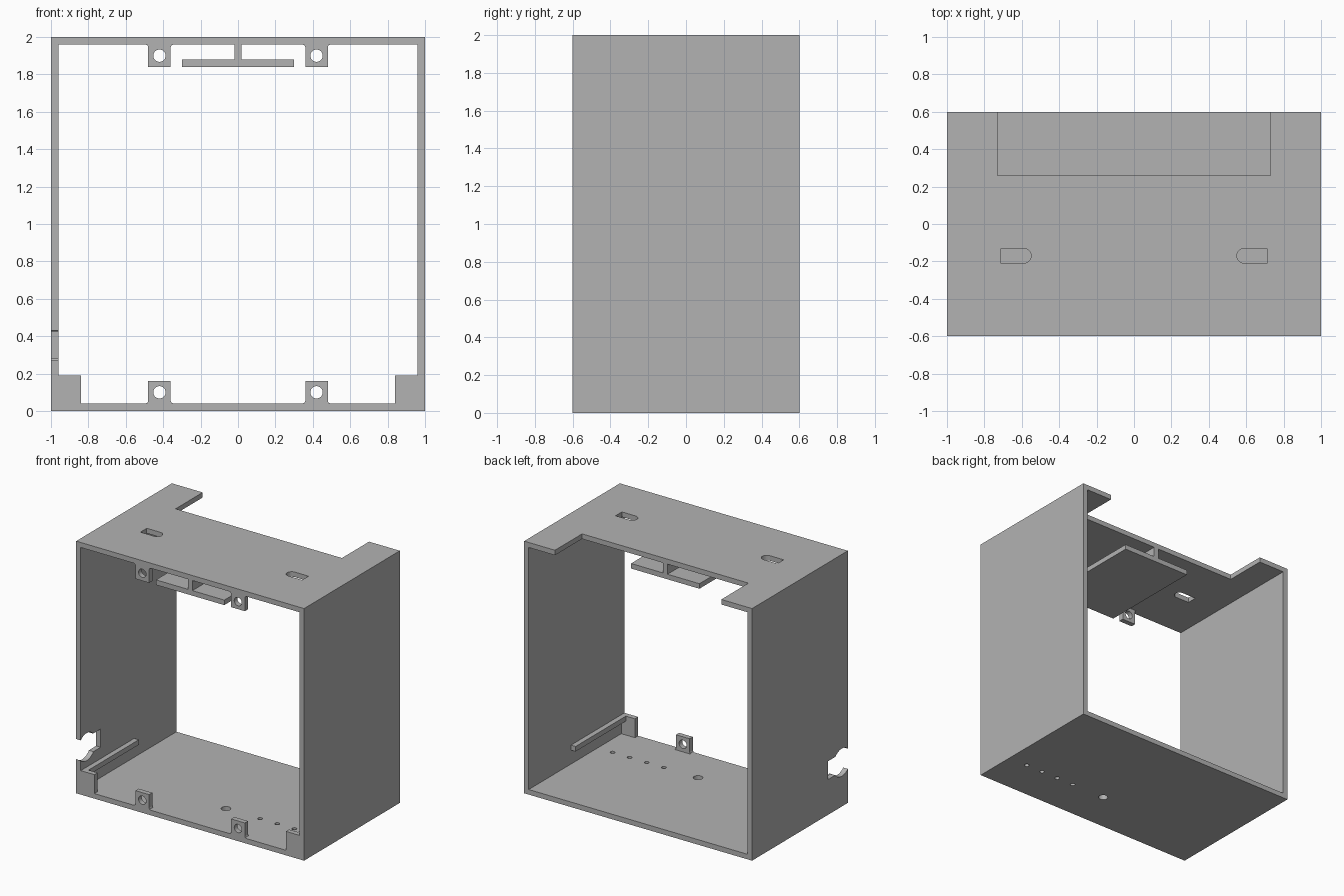
import bpy, bmesh
from math import pi, cos, sin
from mathutils import Vector

cube = bpy.data.objects.get("Cube")
if cube:
    bpy.data.objects.remove(cube)

grey = bpy.data.materials.new("plain grey")
grey.use_nodes = True
GREY = (0.45, 0.45, 0.45, 1)
grey.diffuse_color = GREY
grey.node_tree.nodes["Principled BSDF"].inputs["Base Color"].default_value = GREY

WALL = 0.04
FRONT, BACK = -0.6, 0.6

# The profile plane for each extrusion axis
PLACE = {
    "x": lambda u, v, d: Vector((d, u, v)),
    "y": lambda u, v, d: Vector((u, d, v)),
    "z": lambda u, v, d: Vector((u, v, d)),
}


def prism(name, profile, axis, start, end):
    """Extrude a flat profile along one axis."""
    bm = bmesh.new()
    face = bm.faces.new([bm.verts.new(PLACE[axis](u, v, start)) for u, v in profile])
    grown = bmesh.ops.extrude_face_region(bm, geom=[face])["geom"]
    shift = PLACE[axis](0, 0, end - start)
    bmesh.ops.translate(bm, vec=shift, verts=[g for g in grown if isinstance(g, bmesh.types.BMVert)])
    bmesh.ops.recalc_face_normals(bm, faces=bm.faces)
    mesh = bpy.data.meshes.new(name)
    bm.to_mesh(mesh)
    bm.free()
    mesh.materials.append(grey)
    obj = bpy.data.objects.new(name, mesh)
    bpy.context.collection.objects.link(obj)
    return obj


def rect(u0, u1, v0, v1):
    return [(u0, v0), (u1, v0), (u1, v1), (u0, v1)]


def arc(u, v, r, start=0, sweep=2 * pi, steps=32):
    count = steps if sweep == 2 * pi else steps + 1
    return [(u + r * cos(start + sweep * i / steps), v + r * sin(start + sweep * i / steps))
            for i in range(count)]


def cut(target, cutter):
    """Subtract the cutter from the target, then discard it."""
    cutter.hide_render = True
    mod = target.modifiers.new("cut", "BOOLEAN")
    mod.operation, mod.solver, mod.object = "DIFFERENCE", "EXACT", cutter
    bpy.context.view_layer.objects.active = target
    bpy.ops.object.modifier_apply(modifier=mod.name)
    bpy.data.objects.remove(cutter)


# Open-ended case
case = prism("case", rect(-1, 1, 0, 2), "y", FRONT, BACK)
cut(case, prism("opening", rect(WALL - 1, 1 - WALL, WALL, 2 - WALL), "y", -1, 1))

# Rear notch and two keyhole slots in the top
cut(case, prism("notch", rect(-0.73, 0.73, 0.26, 1), "z", 1.9, 2.1))
for side in (-1, 1):
    slot = [(0.71, -0.13)] + arc(0.59, -0.17, 0.04, pi / 2, pi, 12) + [(0.71, -0.21)]
    cut(case, prism("slot", [(side * u, v) for u, v in slot], "z", 1.9, 2.1))

# Row of holes in the floor
for x, radius in ((0.83, 0.018), (0.68, 0.018), (0.53, 0.018), (0.38, 0.018), (0.08, 0.035)):
    cut(case, prism("floor_hole", arc(x, -0.265, radius, steps=20), "z", -0.1, 0.1))

# Connector cutout at the front of one side wall
cut(case, prism("connector_slot", rect(-0.7, -0.35, 0.28, 0.425), "x", -1.1, -0.9))
cut(case, prism("connector_round", arc(-0.525, 0.35, 0.11), "x", -1.1, -0.9))

# Four screw tabs with small fillets at their roots
F = 0.015
half_tab = [(0.06 + F, 0), (0.06 + F * 0.3, F * 0.3), (0.06, F), (0.06, 0.12)]
tab_shape = half_tab + [(-u, v) for u, v in reversed(half_tab)]
for side, side_name in ((-1, "right"), (1, "left")):
    for level, root, way in (("lower", WALL, 1), ("upper", 2 - WALL, -1)):
        x = side * 0.42
        outline = [(x + u, root + way * v) for u, v in tab_shape]
        tab = prism(f"{level}_{side_name}_screw_tab", outline, "y", FRONT, FRONT + WALL)
        cut(tab, prism("screw_hole", arc(x, root + way * 0.06, 0.033), "y", -1, 0))

    # Corner block and the rail behind it
    inner = side * (1 - WALL)
    prism(f"{side_name}_corner_block", rect(*sorted((inner, side * 0.84)), WALL, 0.19),
          "y", FRONT, FRONT + WALL)
    prism(f"{side_name}_rail", rect(*sorted((inner, side * 0.92)), 0.15, 0.19),
          "y", FRONT + WALL, 0.07)

# Hanging T-shaped shelf under the top
prism("shelf_web", rect(-0.02, 0.02, 1.88, 2 - WALL), "y", FRONT, 0.26)
prism("shelf_plate", rect(-0.3, 0.3, 1.84, 1.88), "y", FRONT, 0.26)
